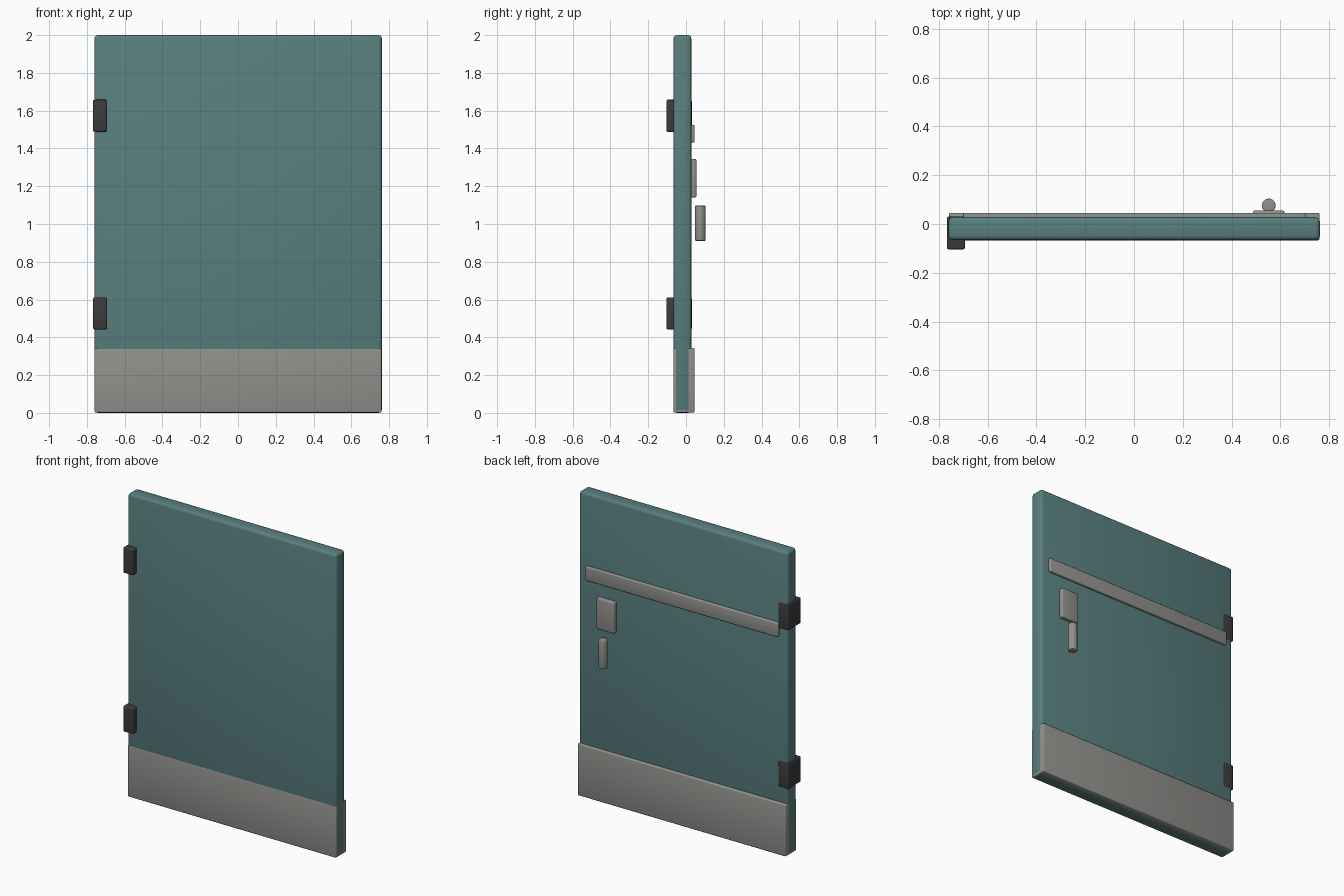
import bpy, math

if "Cube" in bpy.data.objects:
    bpy.data.objects.remove(bpy.data.objects["Cube"])


def material(name, rgb):
    m = bpy.data.materials.new(name)
    m.diffuse_color = (*rgb, 1)
    m.use_nodes = True
    m.node_tree.nodes["Principled BSDF"].inputs["Base Color"].default_value = m.diffuse_color
    return m


TEAL = material("teal_paint", (0.10, 0.21, 0.21))
STEEL = material("steel", (0.28, 0.28, 0.265))
DARK = material("dark_metal", (0.045, 0.045, 0.045))


def finish(ob, name, mat, bevel, segments=3):
    """Name, colour, round the edges and smooth the part."""
    ob.name = ob.data.name = name
    ob.data.materials.append(mat)
    mod = ob.modifiers.new("bevel", 'BEVEL')
    mod.width, mod.segments = bevel, segments
    mod.limit_method = 'ANGLE'
    mod.angle_limit = math.radians(40)
    bpy.ops.object.modifier_apply(modifier="bevel")
    bpy.ops.object.shade_smooth_by_angle(angle=math.radians(35))
    return ob


def box(name, xs, ys, zs, mat, bevel):
    """Bevelled box between the given (min, max) limits."""
    spans = (xs, ys, zs)
    bpy.ops.mesh.primitive_cube_add(size=1, location=[(a + b) / 2 for a, b in spans])
    ob = bpy.context.object
    ob.scale = [b - a for a, b in spans]
    bpy.ops.object.transform_apply(location=False, rotation=False, scale=True)
    return finish(ob, name, mat, bevel)


# Door leaf
box("door_panel", (-0.76, 0.762), (-0.066, 0.028), (0, 2), TEAL, 0.018)

# Kick plate wrapping the foot of the door, nearly flush with the front
box("kick_plate", (-0.759, 0.761), (-0.067, 0.046), (0.001, 0.343), STEEL, 0.008)

# Rail across the back
box("back_rail", (-0.70, 0.703), (0.015, 0.046), (1.432, 1.525), STEEL, 0.006)

# Lock plate on the back
box("lock_plate", (0.487, 0.617), (0.015, 0.055), (1.14, 1.345), STEEL, 0.008)

# Upright round handle
bpy.ops.mesh.primitive_cylinder_add(vertices=32, radius=0.028, depth=0.186,
                                    location=(0.552, 0.076, 1.004))
finish(bpy.context.object, "handle", STEEL, 0.005)

# Two hinges on the left edge
for label, z in (("lower", 0.527), ("upper", 1.573)):
    box(label + "_hinge", (-0.767, -0.693), (-0.104, 0.031), (z - 0.085, z + 0.085),
        DARK, 0.008)
